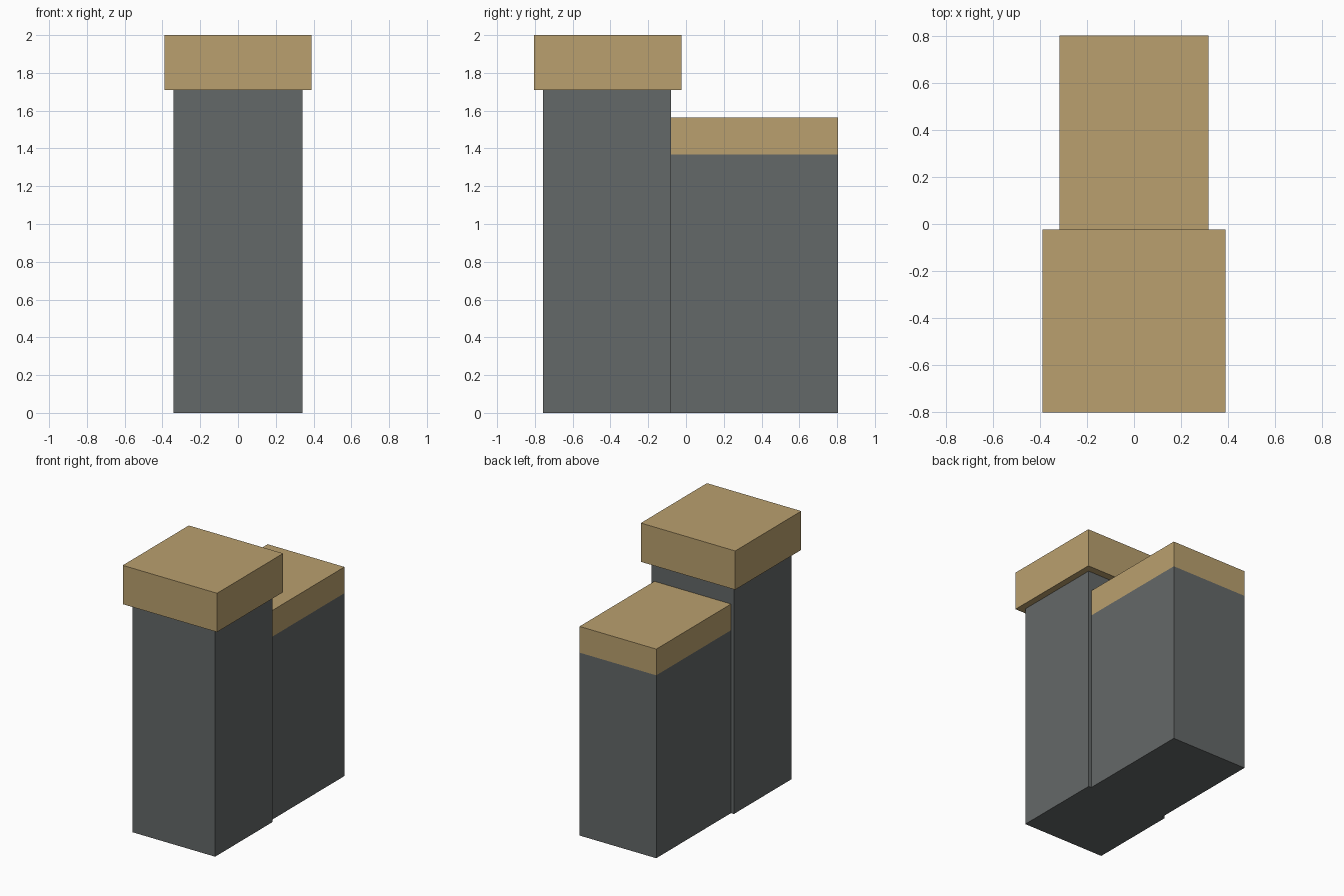
import bpy

if "Cube" in bpy.data.objects:
    bpy.data.objects.remove(bpy.data.objects["Cube"])


def material(name, rgb):
    m = bpy.data.materials.new(name)
    m.diffuse_color = (*rgb, 1.0)
    m.use_nodes = True
    m.node_tree.nodes["Principled BSDF"].inputs["Base Color"].default_value = m.diffuse_color
    return m


stone = material("dark grey stone", (0.127, 0.138, 0.138))
sand = material("sand", (0.491, 0.352, 0.156))


def block(name, half_x, y0, y1, z0, z1, mat):
    bpy.ops.mesh.primitive_cube_add(size=1, location=(0, (y0 + y1) / 2, (z0 + z1) / 2))
    ob = bpy.context.object
    ob.name = name
    ob.scale = (2 * half_x, y1 - y0, z1 - z0)
    bpy.ops.object.transform_apply(location=False, rotation=False, scale=True)
    ob.data.materials.append(mat)


# Tall front tower with overhanging cap
block("front_tower", 0.341, -0.757, -0.079, 0, 1.71, stone)
block("front_cap", 0.39, -0.804, -0.024, 1.71, 2.0, sand)

# Lower rear block with flush cap
block("rear_block", 0.317, -0.079, 0.804, 0, 1.367, stone)
block("rear_cap", 0.317, -0.079, 0.804, 1.367, 1.563, sand)
